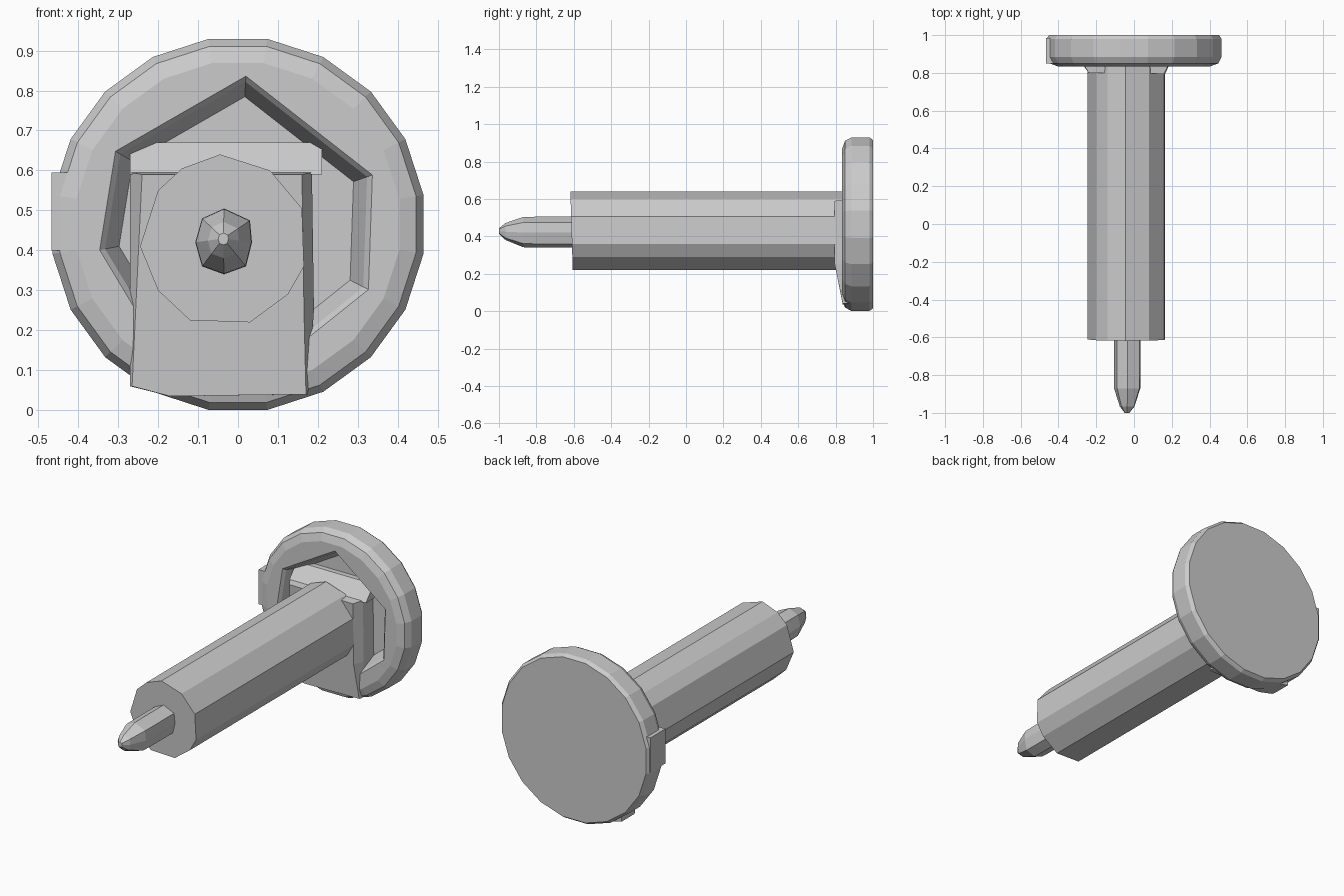
import bpy, bmesh, math

if "Cube" in bpy.data.objects:
    bpy.data.objects.remove(bpy.data.objects["Cube"])

def loft(name, rings):
    """Skin a stack of closed rings (equal point counts) and cap both ends."""
    bm = bmesh.new()
    loops = [[bm.verts.new(p) for p in ring] for ring in rings]
    n = len(loops[0])
    for a, b in zip(loops, loops[1:]):
        for i in range(n):
            j = (i + 1) % n
            bm.faces.new((a[i], a[j], b[j], b[i]))
    bm.faces.new(loops[0])
    bm.faces.new(loops[-1])
    bmesh.ops.remove_doubles(bm, verts=bm.verts, dist=1e-5)
    bmesh.ops.recalc_face_normals(bm, faces=bm.faces)
    mesh = bpy.data.meshes.new(name)
    bm.to_mesh(mesh)
    bm.free()
    obj = bpy.data.objects.new(name, mesh)
    bpy.context.collection.objects.link(obj)
    return obj

def at_y(points, y, scale=1.0, centre=(0, 0)):
    """Place an (x, z) outline at depth y, scaled about a centre."""
    cx, cz = centre
    return [(cx + (x - cx) * scale, y, cz + (z - cz) * scale) for x, z in points]

# Round head with bevelled rim
SIDES, R, CZ = 20, 0.47, 0.465
circle = [(R * math.cos((i + .5) * math.tau / SIDES),
           CZ + R * math.sin((i + .5) * math.tau / SIDES)) for i in range(SIDES)]
head = loft("round_head", [at_y(circle, y, s, (0, CZ)) for y, s in
            [(0.835, 0.87), (0.85, 0.96), (0.885, 1.0), (0.98, 1.0), (1.0, 0.97)]])

# Angular pocket cut in the front of the head
pocket = [(0.02, 0.84), (0.34, 0.59), (0.33, 0.30), (0.18, 0.18),
          (-0.26, 0.25), (-0.35, 0.40), (-0.31, 0.65)]
cutter = loft("pocket_cutter", [at_y(pocket, y, s, (0, 0.47)) for y, s in
              [(0.80, 1.08), (0.85, 0.95), (0.94, 0.85)]])
cutter.hide_render = True
cutter.hide_set(True)
cut = head.modifiers.new("pocket", 'BOOLEAN')
cut.operation = 'DIFFERENCE'
cut.solver = 'EXACT'
cut.object = cutter

# Raised mounting plate, sloping back toward its lower edge
outline = [(-0.27, 0.06), (-0.17, 0.035), (0.175, 0.04), (0.19, 0.25), (0.185, 0.595), (-0.27, 0.595)]
front = [(-0.265, 0.835, 0.06), (-0.17, 0.838, 0.035), (0.17, 0.838, 0.04),
         (0.165, 0.795, 0.25), (0.16, 0.795, 0.59), (-0.24, 0.80, 0.59)]
loft("mounting_plate", [front, at_y(outline, 0.85), at_y(outline, 0.96)])

# Sloped ledge inside the pocket above the shaft
ledge = [(0.84, 0.59), (0.91, 0.67), (0.96, 0.67), (0.96, 0.59)]
loft("pocket_ledge", [[(x, y, z) for y, z in ledge] for x in (-0.27, 0.21)])

# Flat step on the left of the rim
step = [(-0.467, 0.40), (-0.42, 0.40), (-0.42, 0.595), (-0.467, 0.595)]
loft("rim_step", [at_y(step, 0.85), at_y(step, 0.985)])

# Long faceted shaft
shaft = [(-0.045, 0.64), (0.08, 0.60), (0.16, 0.505), (0.165, 0.36), (0.125, 0.29),
         (0.03, 0.22), (-0.12, 0.225), (-0.20, 0.30), (-0.245, 0.41), (-0.20, 0.55),
         (-0.14, 0.605)]
end = [(x, -0.612 - 0.03 * (z - 0.43), z) for x, z in shaft]
loft("shaft", [end, at_y(shaft, 0.85)])

# Pointed tip
tip = [(-0.035, 0.505), (0.03, 0.475), (0.035, 0.42), (0.02, 0.36),
       (-0.035, 0.34), (-0.09, 0.36), (-0.107, 0.42), (-0.09, 0.48)]
TC = (-0.037, 0.43)
loft("pointed_tip", [at_y(tip, y, s, TC) for y, s in
     [(-1.0, 0.18), (-0.965, 0.55), (-0.87, 0.98), (-0.80, 1.0), (-0.58, 1.0)]])
